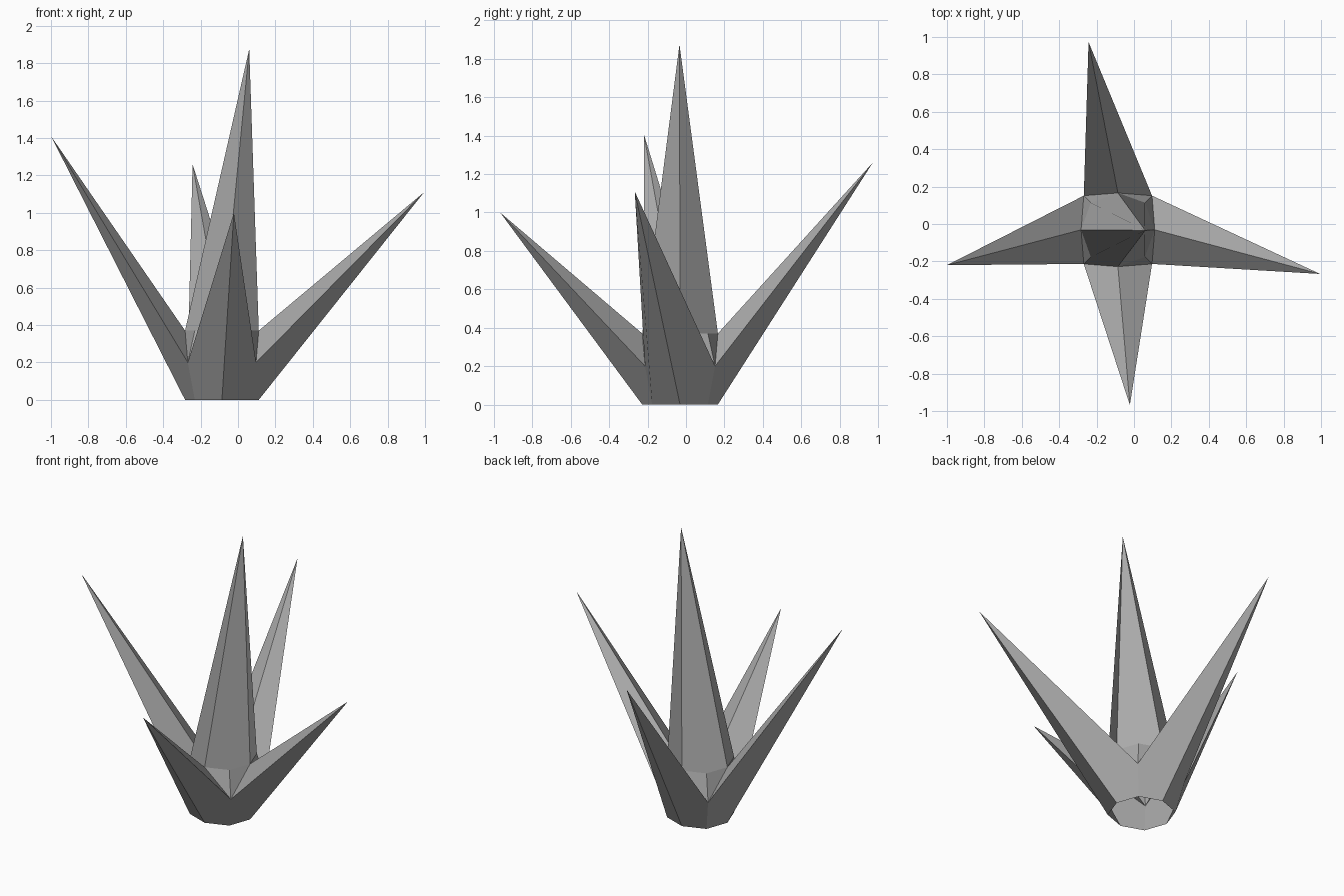
import bpy
import bmesh
from math import cos, sin, radians
from mathutils import Vector

default_cube = bpy.data.objects.get("Cube")
if default_cube:
    bpy.data.objects.remove(default_cube, do_unlink=True)

# One plain grey
grey = bpy.data.materials.new("grey")
grey.use_nodes = True
colour = (0.4, 0.4, 0.4, 1)
grey.diffuse_color = colour
grey.node_tree.nodes["Principled BSDF"].inputs["Base Color"].default_value = colour

CENTRE_X, CENTRE_Y = -0.086, -0.031
SIDE_RADIUS = 0.197      # hub points under each spike
CORNER_RADIUS = 0.205    # hub points between spikes
WAIST_RADIUS = 0.258     # corners where neighbouring spikes meet
BOTTOM, WAIST, TOP = 0, 0.2, 0.37


def hub_point(degrees, z, radius):
    a = radians(degrees)
    return Vector((CENTRE_X + radius * cos(a), CENTRE_Y + radius * sin(a), z))


def build(name, polygons):
    """One flat-shaded part from polygons given as lists of points."""
    bm = bmesh.new()
    for points in polygons:
        bm.faces.new([bm.verts.new(p) for p in points])
    bmesh.ops.remove_doubles(bm, verts=bm.verts, dist=0.0001)
    mesh = bpy.data.meshes.new(name)
    bm.to_mesh(mesh)
    bm.free()
    mesh.materials.append(grey)
    obj = bpy.data.objects.new(name, mesh)
    bpy.context.collection.objects.link(obj)


# Central spike: four broad sides, each folded slightly along its middle
apex = Vector((0.06, -0.034, 1.875))
build("central_spike", [
    (apex,
     hub_point(a, TOP, SIDE_RADIUS),
     hub_point(a + 45, TOP, CORNER_RADIUS),
     hub_point(a + 90, TOP, SIDE_RADIUS))
    for a in range(0, 360, 90)
])

# Four outer spikes share the hub corners; the underside stays open
outer = (
    ("left_spike", 0, (0.995, -0.267, 1.11)),
    ("back_spike", 90, (-0.243, 0.973, 1.26)),
    ("right_spike", 180, (-1, -0.22, 1.41)),
    ("front_spike", 270, (-0.022, -0.968, 1)),
)
for name, angle, tip in outer:
    polygons = []
    ridge = hub_point(angle, TOP, SIDE_RADIUS)
    keel = hub_point(angle, BOTTOM, SIDE_RADIUS)
    for side in (-1, 1):
        corner = angle + 45 * side
        upper = hub_point(corner, TOP, CORNER_RADIUS)
        waist = hub_point(corner, WAIST, WAIST_RADIUS)
        lower = hub_point(corner, BOTTOM, CORNER_RADIUS)
        # Upper flank, notch beside the hub, lower flank
        for points in ((tip, ridge, waist), (ridge, upper, waist), (tip, waist, lower, keel)):
            polygons.append(points if side < 0 else points[::-1])
    build(name, polygons)
